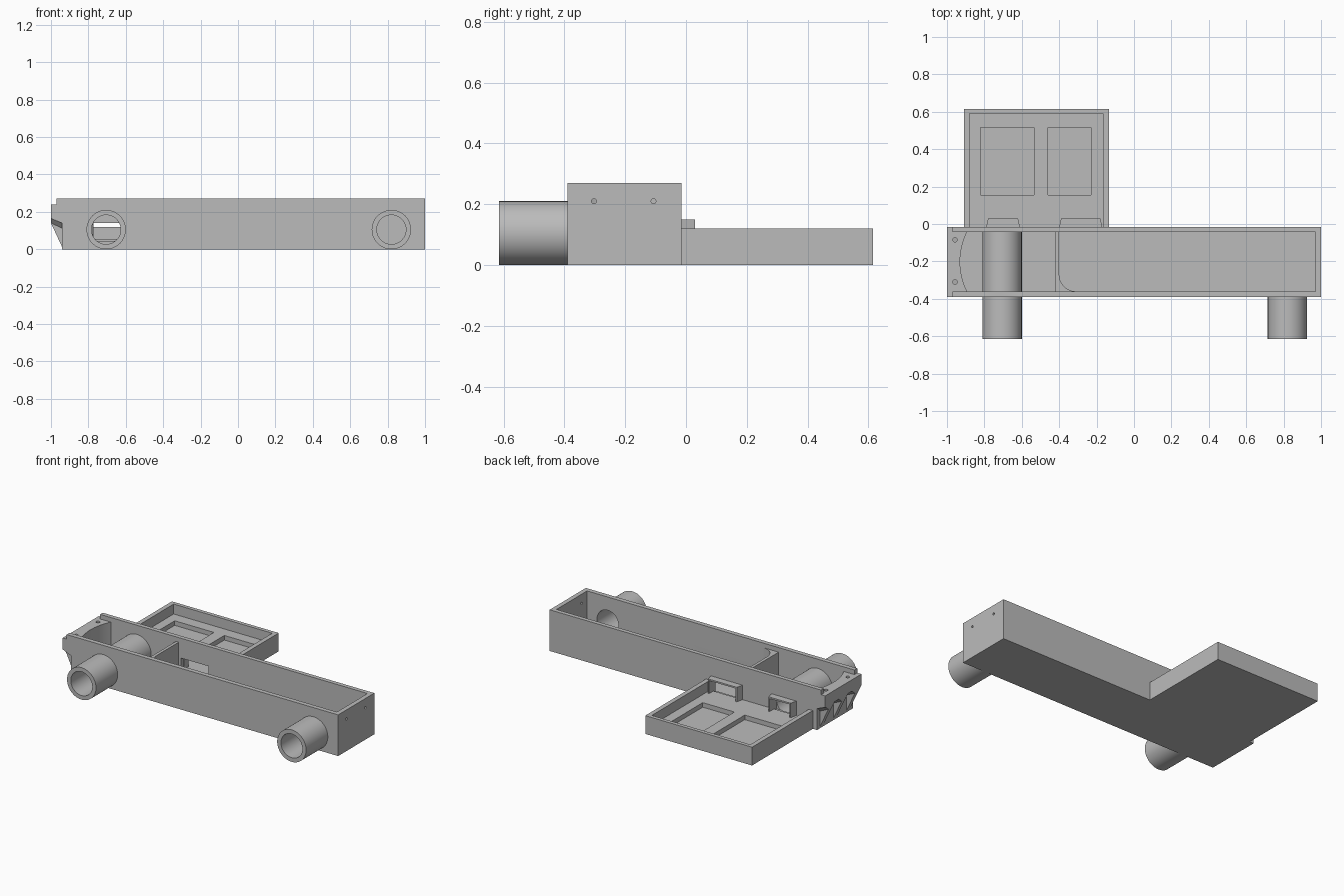
import bpy, bmesh, math
from mathutils import Vector

if "Cube" in bpy.data.objects:
    bpy.data.objects.remove(bpy.data.objects["Cube"])

grey = bpy.data.materials.new("plain grey")
grey.diffuse_color = (0.5, 0.5, 0.5, 1)
grey.use_nodes = True
grey.node_tree.nodes["Principled BSDF"].inputs["Base Color"].default_value = grey.diffuse_color


def add(name, bm):
    bmesh.ops.recalc_face_normals(bm, faces=bm.faces[:])
    me = bpy.data.meshes.new(name)
    bm.to_mesh(me)
    bm.free()
    me.materials.append(grey)
    ob = bpy.data.objects.new(name, me)
    bpy.context.collection.objects.link(ob)
    return ob


def prism(name, pts, lo, hi, axis):
    """Extrude a 2D outline along an axis: z takes (x, y), y takes (x, z), x takes (y, z)."""
    place = {"z": lambda p, t: (p[0], p[1], t),
             "y": lambda p, t: (p[0], t, p[1]),
             "x": lambda p, t: (t, p[0], p[1])}[axis]
    bm = bmesh.new()
    a = [bm.verts.new(place(p, lo)) for p in pts]
    b = [bm.verts.new(place(p, hi)) for p in pts]
    bm.faces.new(a)
    bm.faces.new(b)
    for i in range(len(pts)):
        j = (i + 1) % len(pts)
        bm.faces.new((a[i], a[j], b[j], b[i]))
    return add(name, bm)


def box(name, x0, x1, y0, y1, z0, z1):
    return prism(name, [(x0, y0), (x1, y0), (x1, y1), (x0, y1)], z0, z1, "z")


def arc(cx, cy, r, a0, a1, n):
    return [(cx + r * math.cos(math.radians(a0 + (a1 - a0) * i / n)),
             cy + r * math.sin(math.radians(a0 + (a1 - a0) * i / n))) for i in range(n + 1)]


def circle(cx, cy, r, n=64):
    return arc(cx, cy, r, 0, 360, n)[:-1]


def cut(ob, *cutters):
    bpy.context.view_layer.objects.active = ob
    for c in cutters:
        m = ob.modifiers.new("cut", "BOOLEAN")
        m.operation, m.solver, m.object = "DIFFERENCE", "EXACT", c
        bpy.ops.object.modifier_apply(modifier=m.name)
        bpy.data.objects.remove(c)
    return ob


def smooth(ob):
    bpy.ops.object.select_all(action="DESELECT")
    ob.select_set(True)
    bpy.context.view_layer.objects.active = ob
    bpy.ops.object.shade_smooth_by_angle(angle=math.radians(30))


Y0, Y1 = -0.39, -0.015          # channel outside
W0, W1 = -0.36, -0.043          # channel inside
AXLES = (-0.705, 0.82)
AZ, R, BORE = 0.105, 0.105, 0.078
HOODS = ((-0.79, -0.61), (-0.40, -0.17))

# Long channel with a stepped, overhanging end
channel = prism("channel", [(-0.94, 0), (1, 0), (1, 0.27), (-0.97, 0.27), (-0.97, 0.24),
                            (-1, 0.24), (-1, 0.165), (-0.94, 0.14)], Y0, Y1, "y")
mid = (W0 + W1) / 2
bow = arc(-0.575, mid, 0.355, 153.5, 206.5, 16)
bow[0], bow[-1] = (bow[0][0], W1), (bow[-1][0], W0)
bend = arc(-0.31, W0 + 0.09, 0.09, 180, 270, 12)
cut(channel,
    prism("end_bay", bow + [(-0.42, W0), (-0.42, W1)], 0.025, 0.4, "z"),
    prism("long_bay", bend + [(0.97, W0), (0.97, W1), (-0.40, W1)], 0.025, 0.4, "z"),
    box("top_step", -1.1, -0.3, W0, W1, 0.24, 0.4))

# Axle bores, cable windows and screw holes
for x in AXLES:
    cut(channel, prism("bore", circle(x, AZ, BORE), -0.5, -0.2, "y"))
for x0, x1 in HOODS:
    cut(channel, box("window", x0 + 0.015, x1 - 0.015, -0.1, 0.05, 0.045, 0.14))
for y in (-0.31, -0.085):
    cut(channel, prism("end_screw", circle(-0.957, y, 0.012, 16), 0.1, 0.3, "z"))
for y in (-0.303, -0.107):
    cut(channel, prism("side_screw", circle(y, 0.21, 0.008, 16), 0.9, 1.1, "x"))
smooth(channel)

# Tapered ribs below the overhang
for i, y in enumerate((-0.34, -0.2025, -0.065)):
    bm = bmesh.new()
    hw, flare = 0.018, 0.03
    v = [[bm.verts.new((x, y + s * w, z)) for x, z, w in
          ((-1, 0.166, hw + flare), (-1, 0.14, hw), (-0.935, 0.0, hw),
           (-0.935, 0.11, hw), (-0.935, 0.145, hw + flare))] for s in (-1, 1)]
    for side in v:
        bm.faces.new((side[0], side[1], side[3], side[4]))
        bm.faces.new((side[1], side[2], side[3]))
    for k in range(5):
        j = (k + 1) % 5
        bm.faces.new((v[0][k], v[0][j], v[1][j], v[1][k]))
    add(f"end_rib_{i + 1}", bm)

# Hollow axle sleeves: two outside, one carried on across the end bay
for name, x, y0, y1 in (("left_sleeve", AXLES[0], -0.615, Y0),
                        ("inner_sleeve", AXLES[0], W0, W1),
                        ("right_sleeve", AXLES[1], -0.615, Y0)):
    sleeve = prism(name, circle(x, AZ, R), y0, y1, "y")
    smooth(cut(sleeve, prism("bore", circle(x, AZ, BORE), -0.8, 0.2, "y")))

# Shallow tray with two pockets
tray = box("tray", -0.91, -0.135, Y1, 0.615, 0, 0.12)
cut(tray, box("hollow", -0.88, -0.165, Y1 - 0.1, 0.59, 0.055, 0.3),
    box("pocket_a", -0.82, -0.535, 0.155, 0.515, 0.025, 0.2),
    box("pocket_b", -0.46, -0.23, 0.155, 0.515, 0.025, 0.2))

# Hoods around the cable windows
for i, (x0, x1) in enumerate(HOODS):
    hood = prism(f"cable_hood_{i + 1}", [(x0, Y1), (x1, Y1), (x1 - 0.01, 0.03), (x0 + 0.01, 0.03)],
                 0.05, 0.15, "z")
    cut(hood, box("gap", x0 + 0.018, x1 - 0.018, -0.1, 0.1, 0.0, 0.14))
